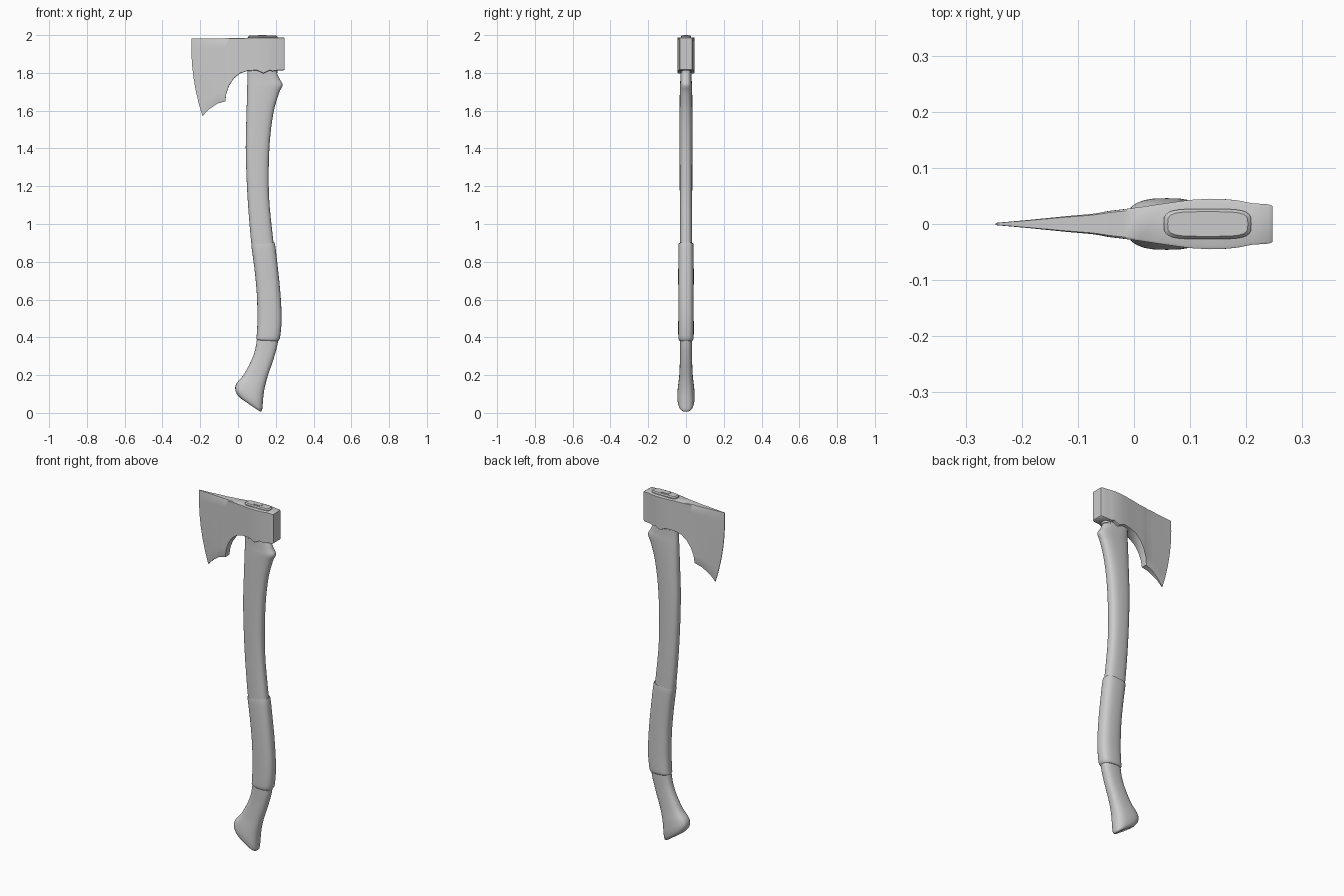
import bpy, bmesh, math
from mathutils import Vector


def spow(v, e):
    return math.copysign(abs(v) ** e, v)


def oval(n, count=28):
    """Superellipse as (along, across) pairs."""
    angles = [2 * math.pi * i / count for i in range(count)]
    return [(spow(math.cos(a), 2 / n), spow(math.sin(a), 2 / n)) for a in angles]


def slab():
    """Chamfered rectangle with rows along its long sides."""
    side = [(-1, .88), (-.975, 1), (-.7, 1), (-.35, 1), (0, 1), (.35, 1), (.7, 1), (.975, 1), (1, .88)]
    return side + [(c, -s) for c, s in reversed(side)]


def smooth_stations(st, steps):
    """Catmull-Rom interpolation between cross-sections."""
    out = []
    for i in range(len(st) - 1):
        p = [st[max(i - 1, 0)], st[i], st[i + 1], st[min(i + 2, len(st) - 1)]]
        for k in range(steps):
            t = k / steps
            out.append([.5 * (2 * b + (c - a) * t + (2 * a - 5 * b + 4 * c - d) * t * t
                              + (3 * b - a - 3 * c + d) * t ** 3) for a, b, c, d in zip(*p)])
    return out + [list(st[-1])]


def loft(name, stations, section, angle=35):
    """Each station: x, z of one side, x, z of the other, half thickness, bow."""
    bm = bmesh.new()
    rings = []
    for xa, za, xb, zb, h, *bow in stations:
        b = bow[0] if bow else 0
        ring = []
        for c, s in section:
            x = (xa + xb) / 2 + (xb - xa) / 2 * c + b * (1 - c * c)
            z = (za + zb) / 2 + (zb - za) / 2 * c
            ring.append(bm.verts.new((x, h * s, z)))
        rings.append(ring)
    n = len(section)
    for r, q in zip(rings, rings[1:]):
        for i in range(n):
            j = (i + 1) % n
            bm.faces.new((r[i], r[j], q[j], q[i]))
    bm.faces.new(rings[0])
    bm.faces.new(rings[-1])
    bmesh.ops.recalc_face_normals(bm, faces=bm.faces[:])
    me = bpy.data.meshes.new(name)
    bm.to_mesh(me)
    bm.free()
    ob = bpy.data.objects.new(name, me)
    bpy.context.collection.objects.link(ob)
    bpy.ops.object.select_all(action='DESELECT')
    ob.select_set(True)
    bpy.context.view_layer.objects.active = ob
    bpy.ops.object.shade_smooth_by_angle(angle=math.radians(angle))
    return ob


# Handle: flared knob, S-curve shaft, shoulder under the head
handle = [
    (.012, .078, .118, .006, .030), (-.006, .100, .127, .014, .041),
    (-.015, .130, .131, .050, .046), (-.005, .160, .138, .115, .043),
    (.032, .205, .156, .190, .036), (.080, .300, .188, .285, .032),
    (.100, .390, .212, .380, .032), (.106, .520, .222, .520, .032),
    (.095, .700, .212, .700, .032), (.070, .900, .188, .900, .033),
    (.050, 1.15, .164, 1.15, .033), (.041, 1.40, .166, 1.40, .034),
    (.045, 1.58, .186, 1.58, .034), (.048, 1.69, .216, 1.69, .033),
    (.049, 1.735, .236, 1.735, .032), (.050, 1.765, .222, 1.765, .030),
    (.051, 1.80, .200, 1.81, .029)]
loft("handle", smooth_stations(handle, 4), oval(2.7))

# Wrapped grip, slightly thicker than the shaft
grip = [(.074, .885, .190, .897, .036), (.071, .880, .196, .893, .040),
        (.085, .780, .209, .785, .041), (.099, .640, .224, .640, .041),
        (.103, .500, .231, .500, .041), (.099, .410, .224, .410, .041),
        (.098, .392, .218, .388, .039), (.103, .385, .212, .380, .034)]
loft("grip", smooth_stations(grip, 3), oval(2.7))

# Axe head: cutting edge to poll
head = [
    (-.246, 1.982, -.188, 1.571, .002, -.019), (-.190, 1.982, -.155, 1.606, .007, -.010),
    (-.120, 1.983, -.110, 1.637, .014), (-.075, 1.983, -.067, 1.650, .018),
    (-.062, 1.984, -.062, 1.690, .020), (-.045, 1.984, -.047, 1.732, .023),
    (-.020, 1.984, -.022, 1.770, .026), (.010, 1.985, .010, 1.797, .030),
    (.050, 1.986, .050, 1.810, .036), (.100, 1.987, .100, 1.813, .043),
    (.135, 1.988, .135, 1.797, .045), (.165, 1.988, .168, 1.813, .044),
    (.185, 1.988, .182, 1.808, .042), (.210, 1.988, .205, 1.812, .037),
    (.240, 1.988, .240, 1.813, .035), (.247, 1.984, .247, 1.818, .032)]
loft("axe_head", head, slab())

# Handle end showing through the eye, with its small wedge
loft("handle_end", [(.051, 1.80, .208, 1.80, .027), (.053, 1.992, .209, 1.992, .027),
                    (.060, 1.998, .203, 1.998, .022)], oval(4))
loft("wedge", [(.105, 1.98, .152, 1.98, .012), (.105, 2.0, .152, 2.0, .012)],
     [(-1, -1), (1, -1), (1, 1), (-1, 1)])
